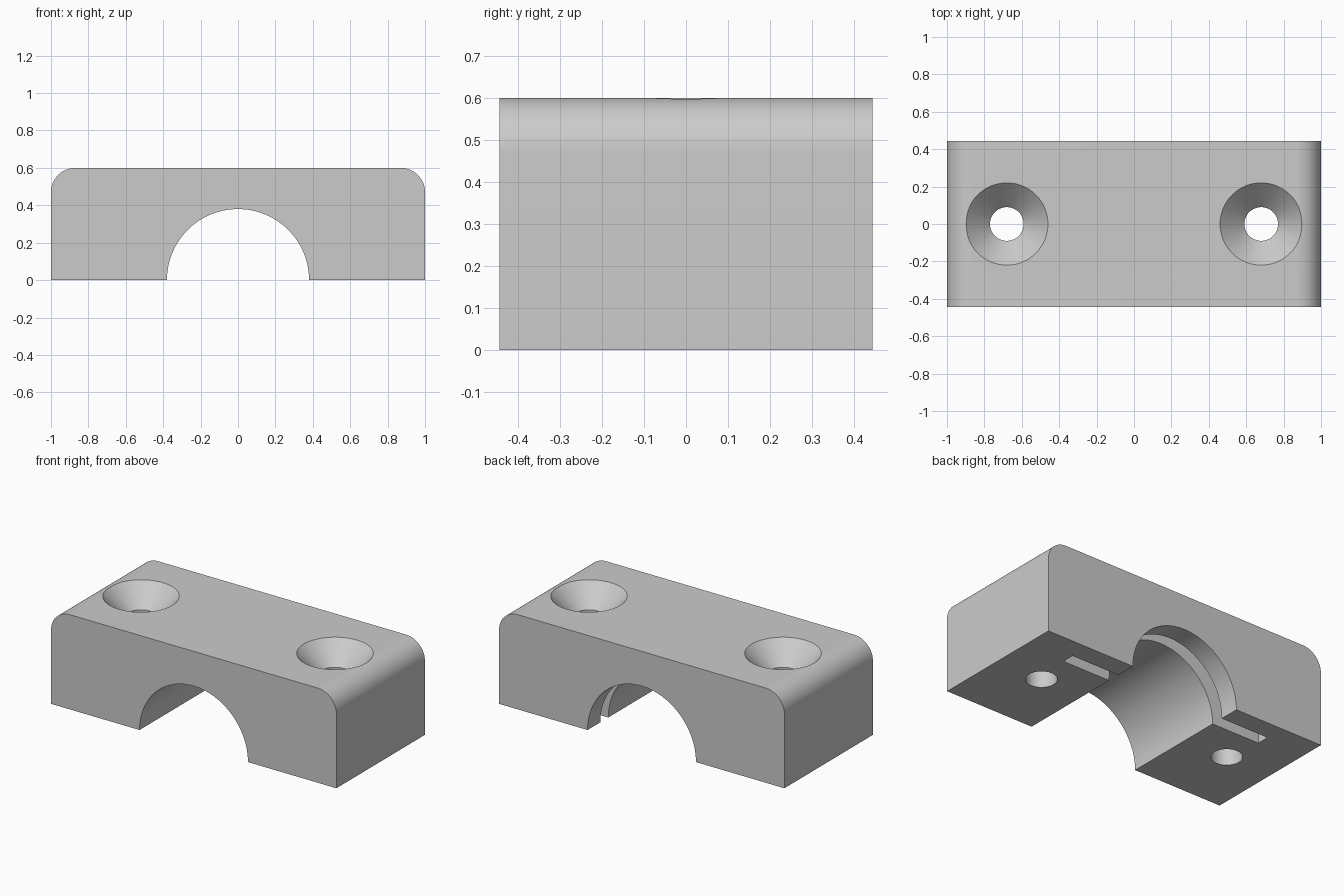
import bpy
import bmesh
from math import cos, sin, pi

if "Cube" in bpy.data.objects:
    bpy.data.objects.remove(bpy.data.objects["Cube"])

HALF_W, HALF_D, HEIGHT = 1.0, 0.443, 0.6
FILLET, BORE = 0.13, 0.38
HOLE_X, HOLE_R, SINK_R = 0.68, 0.09, 0.22

grey = bpy.data.materials.new("plain grey")
grey.use_nodes = True
colour = (0.6, 0.6, 0.6, 1)
grey.diffuse_color = colour
grey.node_tree.nodes["Principled BSDF"].inputs["Base Color"].default_value = colour


def arc(cx, cz, r, a0, a1, steps):
    angles = [a0 + (a1 - a0) * i / steps for i in range(steps + 1)]
    return [(cx + r * cos(a), cz + r * sin(a)) for a in angles]


def add_object(name, bm):
    bmesh.ops.recalc_face_normals(bm, faces=bm.faces)
    mesh = bpy.data.meshes.new(name)
    bm.to_mesh(mesh)
    bm.free()
    obj = bpy.data.objects.new(name, mesh)
    bpy.context.collection.objects.link(obj)
    mesh.materials.append(grey)
    return obj


def extrude_profile(name, points, y0, y1):
    """Prism of an x-z outline running from y0 to y1."""
    bm = bmesh.new()
    face = bm.faces.new([bm.verts.new((x, y0, z)) for x, z in points])
    new = bmesh.ops.extrude_face_region(bm, geom=[face])["geom"]
    verts = [v for v in new if isinstance(v, bmesh.types.BMVert)]
    bmesh.ops.translate(bm, vec=(0, y1 - y0, 0), verts=verts)
    return add_object(name, bm)


def lathe(name, x, points, steps=64):
    """Solid of revolution about a vertical axis at x."""
    bm = bmesh.new()
    rings = [[bm.verts.new((x + r * cos(2 * pi * i / steps), r * sin(2 * pi * i / steps), z))
              for i in range(steps)] for r, z in points]
    for low, high in zip(rings, rings[1:]):
        for i in range(steps):
            j = (i + 1) % steps
            bm.faces.new((low[i], low[j], high[j], high[i]))
    bm.faces.new(rings[0])
    bm.faces.new(rings[-1])
    return add_object(name, bm)


# Clamp body: rounded top corners and a half-round bore below
outline = [(-HALF_W, 0)]
outline += arc(-HALF_W + FILLET, HEIGHT - FILLET, FILLET, pi, pi / 2, 16)
outline += arc(HALF_W - FILLET, HEIGHT - FILLET, FILLET, pi / 2, 0, 16)
outline += [(HALF_W, 0)]
outline += arc(0, 0, BORE, 0, pi, 64)
body = extrude_profile("clamp_body", outline, -HALF_D, HALF_D)

# Retaining plate slot near the back, open to the bottom and the bore
slot = [(-0.715, -0.1), (0.715, -0.1), (0.715, 0.5), (-0.715, 0.5)]
cutters = [extrude_profile("slot_cutter", slot, 0.235, 0.315)]

# Countersunk screw holes
sink_z = HEIGHT - (SINK_R - HOLE_R)
screw = [(HOLE_R, -0.1), (HOLE_R, sink_z), (SINK_R + 0.1, HEIGHT + 0.1)]
for side, x in (("right", -HOLE_X), ("left", HOLE_X)):
    cutters.append(lathe(side + "_screw_cutter", x, screw))

# Cut the body, then discard the cutters
bpy.ops.object.select_all(action="DESELECT")
bpy.context.view_layer.objects.active = body
body.select_set(True)
for cutter in cutters:
    cutter.hide_render = True
    mod = body.modifiers.new("cut", "BOOLEAN")
    mod.operation = "DIFFERENCE"
    mod.solver = "EXACT"
    mod.object = cutter
    bpy.ops.object.modifier_apply(modifier=mod.name)
    bpy.data.objects.remove(cutter)

bpy.ops.object.shade_smooth_by_angle(angle=pi / 6)
